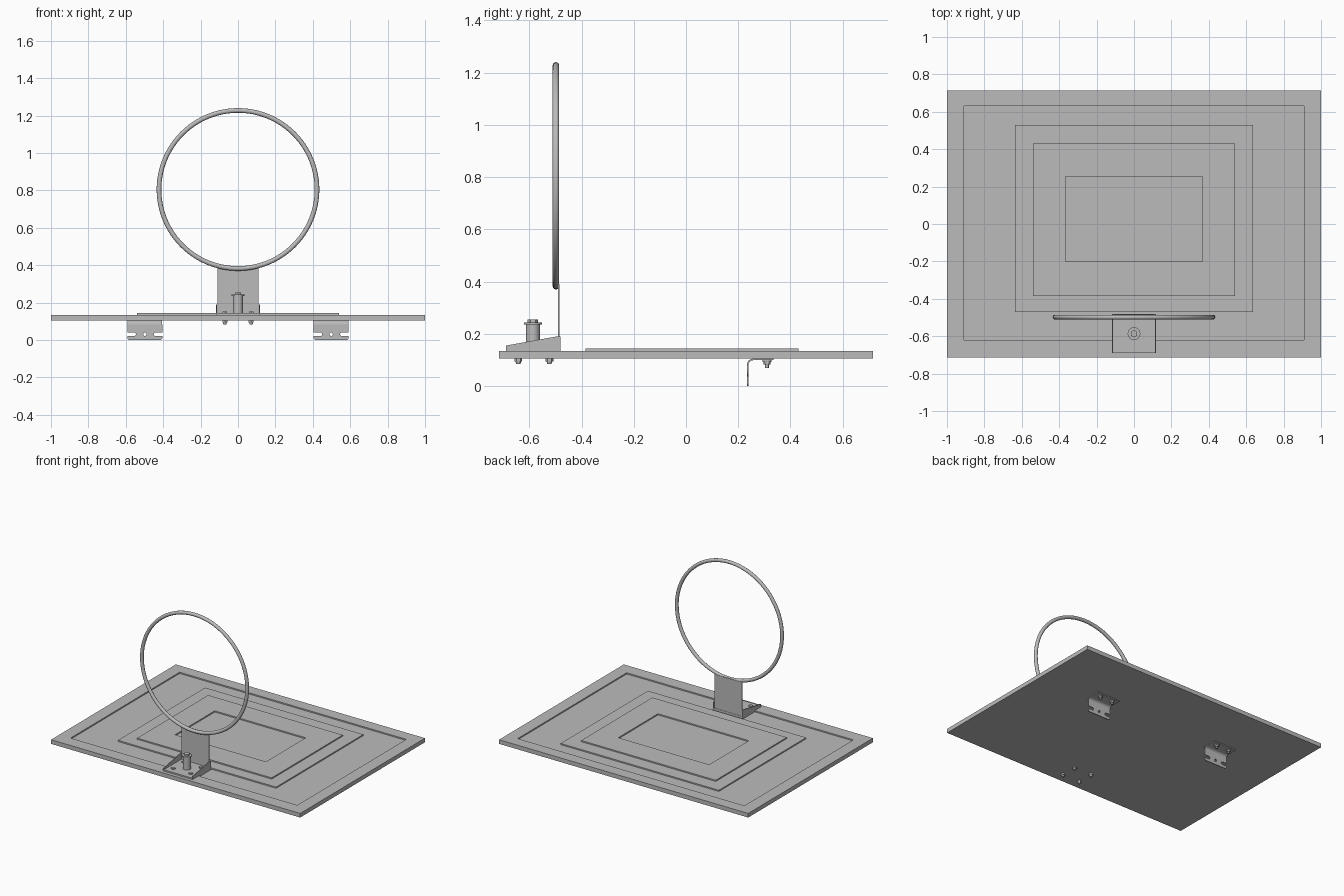
import bpy, bmesh, math
from mathutils import Matrix, Vector

cube = bpy.data.objects.get("Cube")
if cube:
    bpy.data.objects.remove(cube, do_unlink=True)

GREY = (0.5, 0.5, 0.5, 1)
grey = bpy.data.materials.new("plain grey")
grey.use_nodes = True
grey.diffuse_color = GREY
grey.node_tree.nodes["Principled BSDF"].inputs["Base Color"].default_value = GREY


def finish(name, bm, smooth=False):
    bmesh.ops.recalc_face_normals(bm, faces=bm.faces)
    mesh = bpy.data.meshes.new(name)
    bm.to_mesh(mesh)
    bm.free()
    mesh.materials.append(grey)
    ob = bpy.data.objects.new(name, mesh)
    bpy.context.collection.objects.link(ob)
    if smooth:
        bpy.ops.object.select_all(action='DESELECT')
        ob.select_set(True)
        bpy.context.view_layer.objects.active = ob
        bpy.ops.object.shade_smooth_by_angle(angle=math.radians(35))
    return ob


def box(name, x, y, z):
    """Box spanning three (low, high) ranges."""
    bm = bmesh.new()
    spans = (x, y, z)
    size = [b - a for a, b in spans]
    mid = Vector([(a + b) / 2 for a, b in spans])
    bmesh.ops.create_cube(bm, size=1, matrix=Matrix.Translation(mid) @ Matrix.Diagonal((*size, 1)))
    return finish(name, bm)


def rod(name, x, y, z0, z1, r, sides=24, r2=None):
    bm = bmesh.new()
    bmesh.ops.create_cone(bm, cap_ends=True, segments=sides, radius1=r, radius2=r if r2 is None else r2,
                          depth=z1 - z0, matrix=Matrix.Translation((x, y, (z0 + z1) / 2)))
    return finish(name, bm, sides > 8)


def side_profile(name, points, x0, x1, smooth=False):
    """Extrude a (y, z) outline along x."""
    bm = bmesh.new()
    face = bm.faces.new([bm.verts.new((x0, y, z)) for y, z in points])
    out = bmesh.ops.extrude_face_region(bm, geom=[face])
    moved = [v for v in out["geom"] if isinstance(v, bmesh.types.BMVert)]
    bmesh.ops.translate(bm, verts=moved, vec=(x1 - x0, 0, 0))
    return finish(name, bm, smooth)


def arc(cx, cy, r, a0, a1, n=8):
    return [(cx + r * math.cos(math.radians(a0 + (a1 - a0) * i / n)),
             cy + r * math.sin(math.radians(a0 + (a1 - a0) * i / n))) for i in range(n + 1)]


# Backboard: stacked rectangular loops giving a recessed border and raised panel
BASE, TOP, FLOOR, RAISED = 0.105, 0.135, 0.126, 0.144
OUTER = (1, -0.715, 0.715)
BORDER = (0.91, -0.62, 0.63)
PANEL = (0.635, -0.47, 0.53)
STEP = (0.54, -0.385, 0.43)
CENTRE = (0.365, -0.2, 0.255)
levels = [(OUTER, BASE), (OUTER, TOP), (BORDER, TOP), (BORDER, FLOOR), (PANEL, FLOOR),
          (PANEL, TOP), (STEP, TOP), (STEP, RAISED), (CENTRE, RAISED), (CENTRE, TOP)]
bm = bmesh.new()
loops = []
for (hx, y0, y1), z in levels:
    loops.append([bm.verts.new((x, y, z)) for x, y in ((-hx, y0), (hx, y0), (hx, y1), (-hx, y1))])
for low, high in zip(loops, loops[1:]):
    for i in range(4):
        j = (i + 1) % 4
        bm.faces.new((low[i], low[j], high[j], high[i]))
bm.faces.new(loops[0][::-1])
bm.faces.new(loops[-1])
finish("backboard", bm)

# Hoop
bpy.ops.mesh.primitive_torus_add(location=(0, -0.498, 0.805), rotation=(math.pi / 2, 0, 0),
                                 major_radius=0.4225, minor_radius=0.0125,
                                 major_segments=96, minor_segments=16)
hoop = bpy.context.object
hoop.name = "hoop"
hoop.data.materials.append(grey)
bpy.ops.object.shade_smooth_by_angle(angle=math.radians(60))

# Hoop bracket: base, upright plate and two sloping cheeks
box("bracket_base", (-0.118, 0.118), (-0.69, -0.482), (0.125, 0.145))
box("bracket_upright", (-0.11, 0.11), (-0.49, -0.484), (0.135, 0.39))
cheek = [(-0.69, 0.125), (-0.48, 0.125), (-0.48, 0.19), (-0.495, 0.19), (-0.69, 0.155)]
for side, label in ((1, "left"), (-1, "right")):
    side_profile(label + "_bracket_cheek", cheek, side * 0.112, side * 0.118)

# Spring post with washer and nut
rod("post", 0, -0.586, 0.14, 0.24, 0.027)
rod("post_washer", 0, -0.586, 0.236, 0.243, 0.034)
rod("post_nut", 0, -0.586, 0.243, 0.255, 0.02, 6)

# Bracket bolts, heads above and domed nuts below
for x in (-0.07, 0.07):
    for y in (-0.642, -0.523):
        rod("bolt_head", x, y, 0.14, 0.153, 0.014, 6)
        rod("bolt_nut", x, y, 0.094, 0.106, 0.015, 6)
        rod("bolt_tip", x, y, 0.084, 0.095, 0.008, 16, 0.011)


# Wall brackets: bent strip, slotted hanging plate and bolts
def slotted_plate(name, cx):
    """Flat plate with a slot open at each end and round holes."""
    w, slot_z, r = 0.093, 0.036, 0.01
    right = [(w - 0.008, 0.005), (w, 0.013), (w, slot_z - r)]
    right += arc(w - 0.035, slot_z, r, 270, 90)
    right += [(w, slot_z + r), (w, 0.088)]
    outline = right + [(-x, z) for x, z in reversed(right)]
    outline = [(x, max(z - 0.005, 0)) for x, z in outline]
    holes = [arc(0, 0.031, 0.009, 0, 337.5, 15)]
    curve = bpy.data.curves.new(name, 'CURVE')
    curve.dimensions = '2D'
    curve.fill_mode = 'BOTH'
    curve.extrude = 0.003
    for pts in [outline] + holes:
        spline = curve.splines.new('POLY')
        spline.points.add(len(pts) - 1)
        for p, (x, z) in zip(spline.points, pts):
            p.co = (x, z, 0, 1)
        spline.use_cyclic_u = True
    curve.materials.append(grey)
    ob = bpy.data.objects.new(name, curve)
    ob.location = (cx, 0.236, 0)
    ob.rotation_euler = (math.pi / 2, 0, 0)
    bpy.context.collection.objects.link(ob)


bend = [(0.335, 0.106), (0.335, 0.099)]
bend += arc(0.258, 0.08, 0.019, 90, 180) + arc(0.258, 0.08, 0.025, 180, 90)
for side, label in ((1, "left"), (-1, "right")):
    cx = side * 0.498
    side_profile(label + "_wall_bracket_flange", bend, cx - 0.093, cx + 0.093, True)
    slotted_plate(label + "_wall_bracket_plate", cx)
    for dx in (-0.05, 0.05):
        rod("wall_bracket_washer", cx + dx, 0.31, 0.093, 0.1, 0.018)
        rod("wall_bracket_nut", cx + dx, 0.31, 0.082, 0.094, 0.014, 6)
        rod("wall_bracket_bolt", cx + dx, 0.31, 0.07, 0.083, 0.007, 12)
